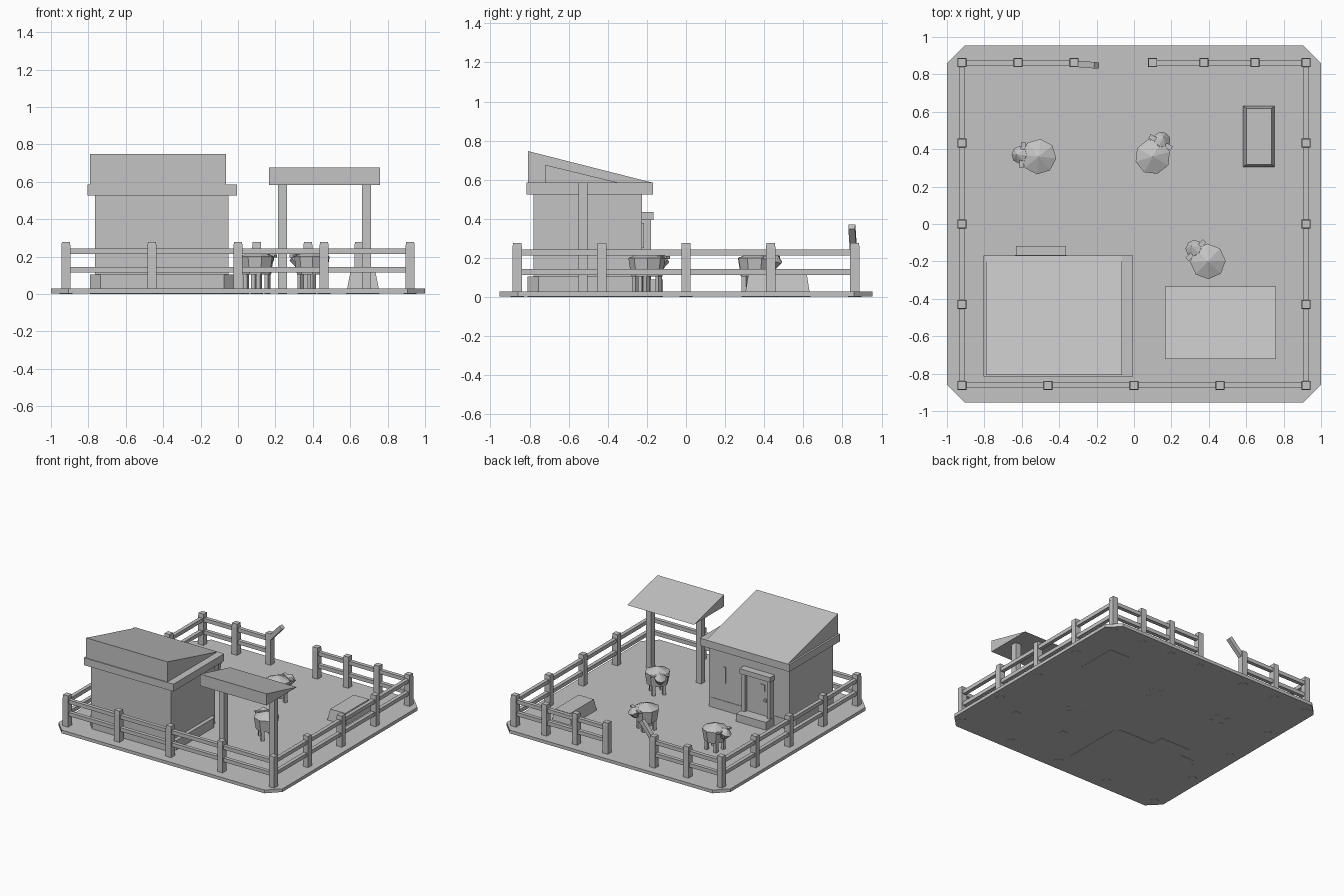
import bpy, bmesh
from math import atan2, cos, sin, pi
from mathutils import Vector, Matrix

cube = bpy.data.objects.get("Cube")
if cube:
    bpy.data.objects.remove(cube, do_unlink=True)

grey = bpy.data.materials.new("plain grey")
grey.use_nodes = True
COLOUR = (0.55, 0.55, 0.55, 1)
grey.diffuse_color = COLOUR
grey.node_tree.nodes["Principled BSDF"].inputs["Base Color"].default_value = COLOUR


def finish(name, bm, matrix=None):
    if matrix:
        bm.transform(matrix)
    bmesh.ops.recalc_face_normals(bm, faces=bm.faces)
    mesh = bpy.data.meshes.new(name)
    bm.to_mesh(mesh)
    bm.free()
    mesh.materials.append(grey)
    obj = bpy.data.objects.new(name, mesh)
    bpy.context.collection.objects.link(obj)
    return obj


def prism(name, outline, offset, matrix=None):
    """Extrude a 3D outline along an offset vector."""
    bm = bmesh.new()
    face = bm.faces.new([bm.verts.new(p) for p in outline])
    new = bmesh.ops.extrude_face_region(bm, geom=[face])["geom"]
    verts = [v for v in new if isinstance(v, bmesh.types.BMVert)]
    bmesh.ops.translate(bm, vec=offset, verts=verts)
    return finish(name, bm, matrix)


def box(name, x, y, z, matrix=None):
    outline = [(x[0], y[0], z[0]), (x[1], y[0], z[0]), (x[1], y[1], z[0]), (x[0], y[1], z[0])]
    return prism(name, outline, (0, 0, z[1] - z[0]), matrix)


def chamfered_slab(name, x, y, z, c):
    """Flat slab with cut corners."""
    (x0, x1), (y0, y1) = x, y
    pts = [(x0 + c, y0), (x1 - c, y0), (x1, y0 + c), (x1, y1 - c),
           (x1 - c, y1), (x0 + c, y1), (x0, y1 - c), (x0, y0 + c)]
    return prism(name, [(a, b, z[0]) for a, b in pts], (0, 0, z[1] - z[0]))


def wedge(name, x, y, low, high):
    """Roof that is tall at the front and thin at the back."""
    outline = [(x[0], y[0], low), (x[0], y[1], low), (x[0], y[0], high)]
    return prism(name, outline, (x[1] - x[0], 0, 0))


def cone(name, r1, r2, z0, z1, matrix=None, sides=8):
    bm = bmesh.new()
    bmesh.ops.create_cone(bm, cap_ends=True, segments=sides, radius1=r1, radius2=r2,
                          depth=z1 - z0, matrix=Matrix.Translation((0, 0, (z0 + z1) / 2)))
    return finish(name, bm, matrix)


def beam(name, a, b, width, height):
    """Rectangular bar between two points."""
    a, b = Vector(a), Vector(b)
    d = b - a
    turn = d.to_track_quat('X', 'Z').to_matrix().to_4x4()
    w, h = width / 2, height / 2
    return box(name, (0, d.length), (-w, w), (-h, h), Matrix.Translation(a) @ turn)


# Ground
chamfered_slab("ground", (-1, 1), (-0.955, 0.955), (0.002, 0.028), 0.095)

# Fence
FX, FY = 0.92, 0.863
side_y = (-FY, -0.43, 0, 0.433, FY)
runs = [
    [(-FX, y) for y in side_y],
    [(FX, y) for y in side_y],
    [(x, -FY) for x in (-FX, -0.46, 0, 0.46, FX)],
    [(x, FY) for x in (-FX, -0.62, -0.32)],
    [(x, FY) for x in (0.10, 0.374, 0.647, FX)],
]
for x, y in sorted({p for run in runs for p in run}):
    at = Matrix.Translation((x, y, 0))
    box("fence_post", (-0.024, 0.024), (-0.024, 0.024), (0, 0.25), at)
    cone("fence_post_cap", 0.034, 0.031, 0.25, 0.278, at @ Matrix.Rotation(pi / 4, 4, 'Z'), 4)
    cone("post_foot", 0.034, 0.034, 0, 0.004, at, 12)
for run in runs:
    for z in (0.129, 0.229):
        beam("fence_rail", (*run[0], z), (*run[-1], z), 0.03, 0.03)
beam("broken_rail", (-0.32, 0.857, 0.23), (-0.2, 0.848, 0.36), 0.034, 0.034)

# House
chamfered_slab("house_footing", (-0.79, -0.02), (-0.81, -0.22), (0, 0.105), 0.055)
box("house_walls", (-0.765, -0.05), (-0.78, -0.224), (0, 0.53))
box("house_eaves", (-0.805, -0.006), (-0.815, -0.168), (0.526, 0.585))
wedge("house_roof", (-0.79, -0.064), (-0.808, -0.17), 0.585, 0.747)

# Door, frame and step
box("door_panel", (-0.61, -0.385), (-0.23, -0.208), (0.03, 0.40))
for x in (-0.625, -0.4):
    box("door_jamb", (x, x + 0.03), (-0.23, -0.18), (0.03, 0.40))
box("door_lintel", (-0.635, -0.36), (-0.23, -0.165), (0.395, 0.435))
box("door_window", (-0.56, -0.52), (-0.21, -0.202), (0.29, 0.34))
box("door_knob", (-0.58, -0.56), (-0.21, -0.19), (0.21, 0.23))
box("door_step", (-0.63, -0.364), (-0.23, -0.118), (0, 0.09))
box("wall_slit", (-0.2, -0.18), (-0.23, -0.216), (0.25, 0.38))

# Open shelter
wedge("shelter_roof", (0.165, 0.76), (-0.722, -0.335), 0.583, 0.677)
for x in (0.238, 0.687):
    box("shelter_post", (x - 0.024, x + 0.024), (-0.55, -0.503), (0, 0.59))

# Feed block with sloping sides
bm = bmesh.new()
bmesh.ops.create_cube(bm, size=1)
for v in bm.verts:
    top = v.co.z > 0
    v.co = (v.co.x * (0.135 if top else 0.18), v.co.y * (0.30 if top else 0.336),
            0.115 if top else 0)
finish("feed_block", bm, Matrix.Translation((0.668, 0.468, 0)))


# Animals, each facing along its own +x
def animal(x, y, angle):
    at = Matrix.Translation((x, y, 0)) @ Matrix.Rotation(angle, 4, 'Z')
    cone("animal_body", 0.08, 0.095, 0.105, 0.2, at)
    cone("animal_back", 0.095, 0, 0.2, 0.24, at)
    for lx in (-0.045, 0.045):
        for ly in (-0.04, 0.04):
            box("animal_leg", (lx - 0.012, lx + 0.012), (ly - 0.012, ly + 0.012), (0, 0.12), at)
    tilt = at @ Matrix.Translation((0.105, 0, 0.195)) @ Matrix.Rotation(0.5, 4, 'Y')
    cone("animal_head", 0.028, 0.046, -0.05, 0, tilt)
    cone("animal_crown", 0.046, 0, 0, 0.032, tilt)
    for s in (-1, 1):
        ends = sorted((s * 0.03, s * 0.068))
        box("animal_ear", (0.075, 0.1), ends, (0.195, 0.21), at)


for x, y, dx, dy in ((-0.51, 0.36, -1, 0.1), (0.10, 0.36, 0.5, 0.9), (0.395, -0.2, -0.75, 0.7)):
    animal(x, y, atan2(dy, dx))
